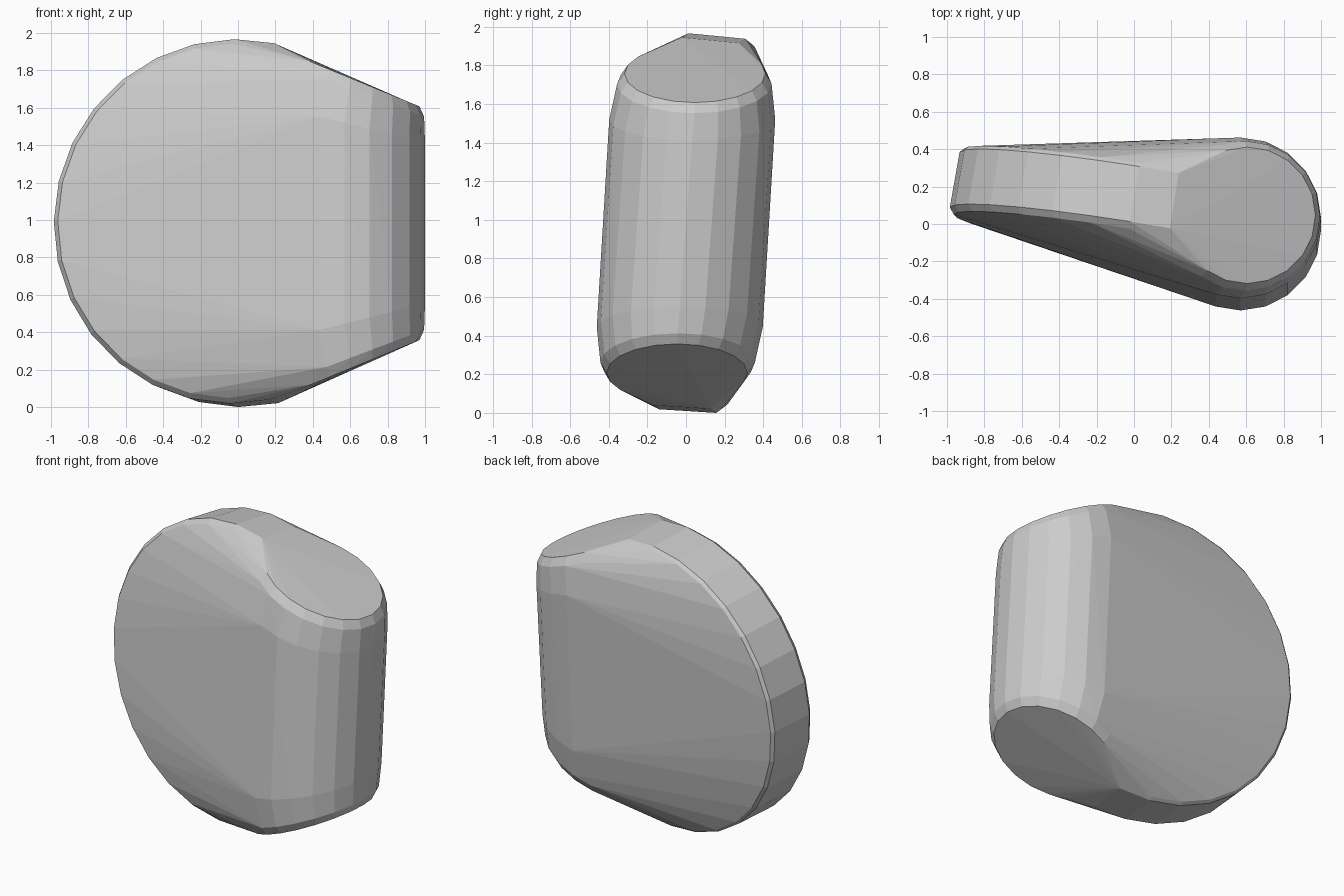
import bpy, bmesh
from math import sin, cos, radians, tau
from mathutils import Vector

if "Cube" in bpy.data.objects:
    bpy.data.objects.remove(bpy.data.objects["Cube"])

bm = bmesh.new()

# Tilted disc: four rims along its axis give the thickness and small bevels
axis = Vector((0.16, 1.0, -0.08)).normalized()
up = (Vector((0, 0, 1)) - axis * axis.z).normalized()
side = up.cross(axis) * -1
if side.x < 0:
    side = -side
front_centre = Vector((-0.02, -0.065, 0.99))


def disc_rim(offset, radius):
    for i in range(17):
        a = radians(78 + 12.75 * i)
        bm.verts.new(front_centre + axis * offset + (side * cos(a) + up * sin(a)) * radius)


disc_rim(-0.035, 0.95)
disc_rim(0.0, 0.977)
disc_rim(0.30, 0.972)
disc_rim(0.32, 0.955)


# Leaning round column with sloping ends, mirrored about mid height
def column_ring(cx, r, z_right, slope, end):
    for i in range(20):
        a = tau * i / 20
        x = cx + r * cos(a)
        dz = end * (z_right - 0.98 + slope * (cx + r - x))
        y = r * sin(a) + 0.06 * end * (z_right - 0.98 + slope * r)
        bm.verts.new((x, y, 0.98 + dz))


for end in (1, -1):
    column_ring(0.57, 0.43, 1.41, 0.25, end)
    column_ring(0.595, 0.40, 1.55, 0.38, end)
    column_ring(0.605, 0.365, 1.605, 0.41, end)

# Wrap both shapes in one convex skin
res = bmesh.ops.convex_hull(bm, input=bm.verts[:])
loose = {g for g in res["geom_interior"] + res["geom_unused"]
         if isinstance(g, bmesh.types.BMVert)}
bmesh.ops.delete(bm, geom=list(loose), context='VERTS')
bmesh.ops.dissolve_limit(bm, angle_limit=radians(1.5), verts=bm.verts[:], edges=bm.edges[:])
bmesh.ops.recalc_face_normals(bm, faces=bm.faces[:])

# Stand on the ground
low = min(v.co.z for v in bm.verts)
bmesh.ops.translate(bm, verts=bm.verts[:], vec=(0, 0, -low))

mesh = bpy.data.meshes.new("rounded_wedge_body")
bm.to_mesh(mesh)
bm.free()
body = bpy.data.objects.new("rounded_wedge_body", mesh)
bpy.context.collection.objects.link(body)
